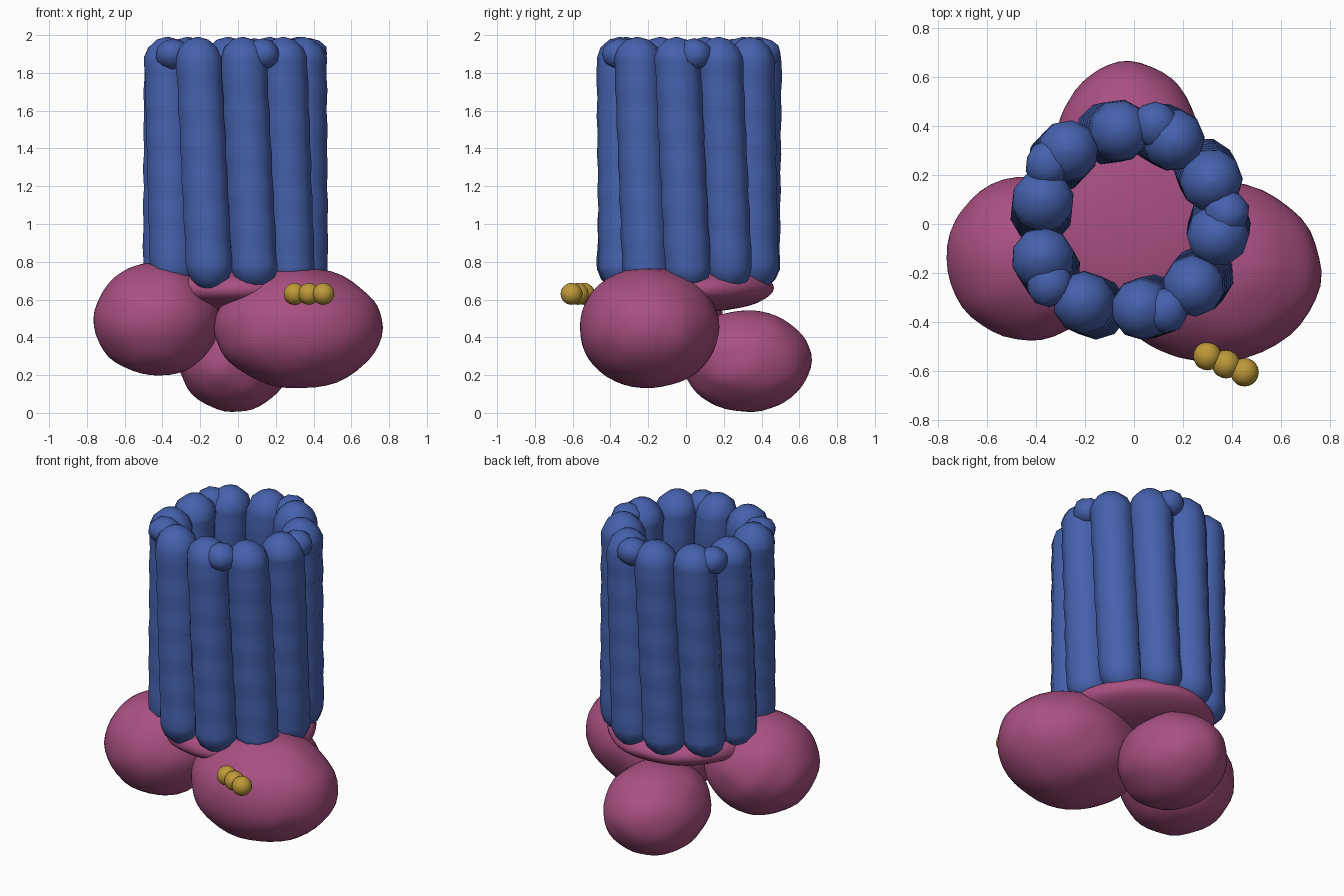
import bpy, bmesh
from math import sin, cos, pi, radians
from mathutils import Vector, noise

if "Cube" in bpy.data.objects:
    bpy.data.objects.remove(bpy.data.objects["Cube"])


def material(name, rgb):
    m = bpy.data.materials.new(name)
    m.diffuse_color = (*rgb, 1)
    m.use_nodes = True
    m.node_tree.nodes["Principled BSDF"].inputs["Base Color"].default_value = m.diffuse_color
    return m


BLUE = material("blue", (0.06, 0.12, 0.42))
PINK = material("pink", (0.40, 0.08, 0.22))
GOLD = material("gold", (0.52, 0.32, 0.04))


def finish(name, bm, mat):
    bmesh.ops.recalc_face_normals(bm, faces=bm.faces)
    for f in bm.faces:
        f.smooth = True
    me = bpy.data.meshes.new(name)
    bm.to_mesh(me)
    bm.free()
    me.materials.append(mat)
    ob = bpy.data.objects.new(name, me)
    bpy.context.collection.objects.link(ob)
    return ob


def blob(name, centre, radii, mat, lump=0.0, level=4):
    """Ellipsoid with a slightly uneven surface."""
    bm = bmesh.new()
    bmesh.ops.create_icosphere(bm, subdivisions=level, radius=1)
    c, r = Vector(centre), Vector(radii)
    for v in bm.verts:
        k = 1 + lump * noise.noise(v.co * 2.2 + c * 5)
        v.co = c + Vector(a * b * k for a, b in zip(v.co, r))
    return finish(name, bm, mat)


def strand(name, base, top, radius, phase, sides=10):
    """Round-ended upright tube with a gentle ripple."""
    bm = bmesh.new()
    base, top = Vector(base), Vector(top)
    height = top.z - base.z
    caps = [0.04, 0.3, 0.62, 0.9]
    levels = [(radius * (1 - cos(a * pi / 2)), sin(a * pi / 2)) for a in caps]
    n = 22
    body = [(radius + (height - 2 * radius) * i / n, 1) for i in range(n + 1)]
    levels = levels + body + [(height - h, s) for h, s in reversed(levels)]
    rings = []
    for h, s in levels:
        p = base.lerp(top, h / height)
        r = radius * s * (1 + 0.02 * sin(h * 2 * pi / 0.2 + phase))
        rings.append([bm.verts.new(p + Vector((r * cos(2 * pi * j / sides + phase),
                                               r * sin(2 * pi * j / sides + phase), 0)))
                      for j in range(sides)])
    for a, b in zip(rings, rings[1:]):
        for j in range(sides):
            k = (j + 1) % sides
            bm.faces.new((a[j], a[k], b[k], b[j]))
    bm.faces.new(rings[0][::-1])
    bm.faces.new(rings[-1])
    return finish(name, bm, mat=BLUE)


# Barrel: ten strands, each leaning round a slightly uneven ring
CX, CY = -0.015, 0.025
RINGS = [0.365, 0.365, 0.365, 0.36, 0.375, 0.365, 0.395, 0.395, 0.375, 0.38]


def ring_point(deg, z, r):
    return (CX + r * cos(radians(deg)), CY + r * sin(radians(deg)), z)


for i, ring in enumerate(RINGS):
    a = -12 + 36 * i
    strand(f"barrel_strand_{i + 1}", ring_point(a + 10.5, 0.65, ring),
           ring_point(a, 1.99, ring), 0.127, i * 1.3)
    # Turn knob beside every second strand tip
    if i % 2 == 0:
        blob(f"strand_turn_{i // 2 + 1}", ring_point(a + 15, 1.9, ring + 0.03),
             (0.095, 0.095, 0.082), BLUE, 0.12, 2)

# Flattened base under the barrel
blob("barrel_base", (-0.005, 0.02, 0.66), (0.445, 0.445, 0.13), PINK, 0.02)

# Three lobes
blob("left_lobe", (-0.432, -0.14, 0.495), (0.332, 0.335, 0.3), PINK, 0.03)
blob("right_lobe", (0.32, -0.195, 0.45), (0.445, 0.37, 0.322), PINK, 0.03)
blob("back_lobe", (-0.02, 0.32, 0.275), (0.295, 0.342, 0.268), PINK, 0.03)

# Row of beads on the right lobe
for i in range(3):
    blob(f"bead_{i + 1}", (0.3 + 0.076 * i, -0.54 - 0.033 * i, 0.63),
         (0.058,) * 3, GOLD, 0, 3)
